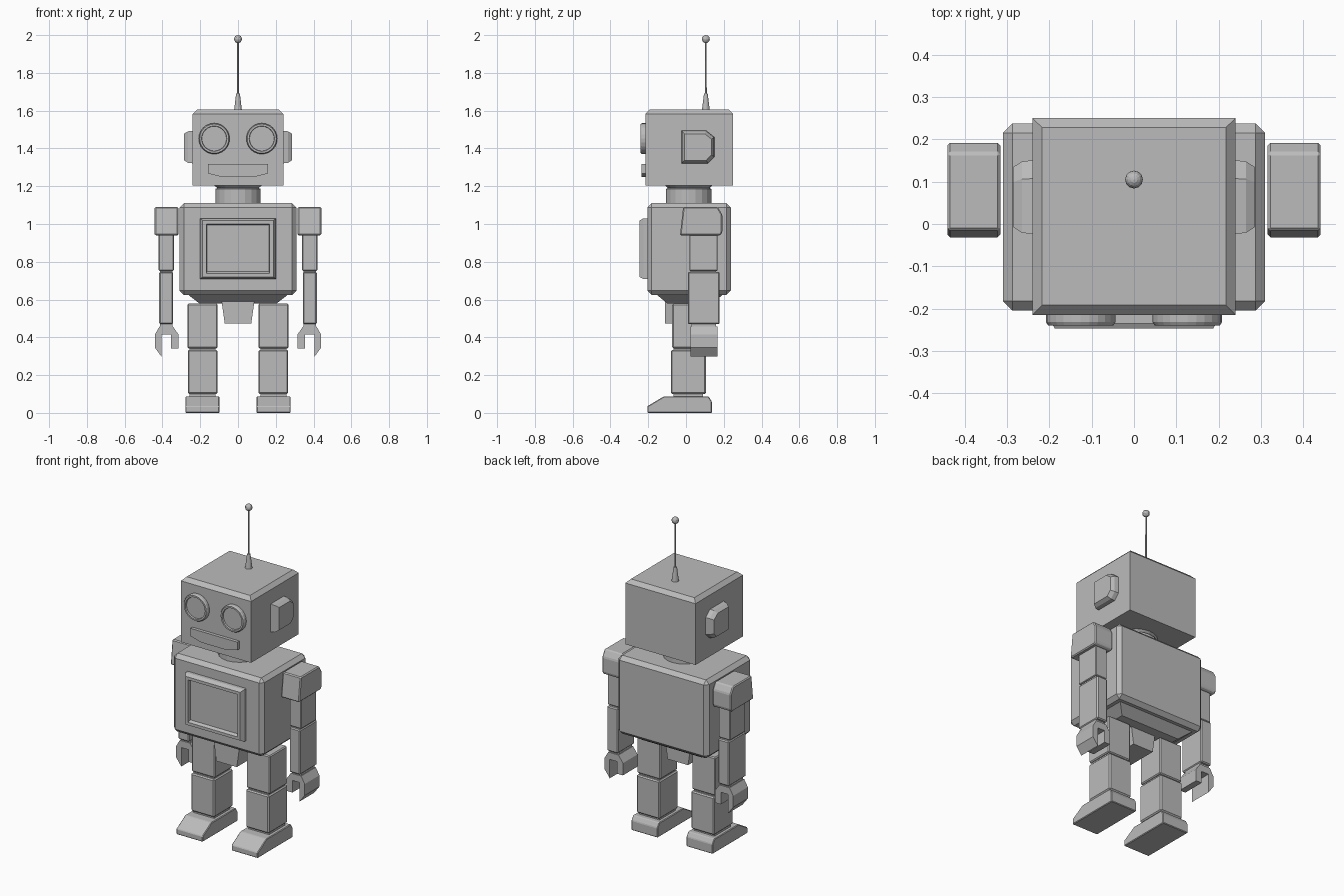
import bpy, bmesh, math
from mathutils import Vector, Matrix

cube = bpy.data.objects.get("Cube")
if cube:
    bpy.data.objects.remove(cube, do_unlink=True)

GREY = (0.5, 0.5, 0.5, 1)
grey = bpy.data.materials.new("plain_grey")
grey.use_nodes = True
grey.diffuse_color = GREY
grey.node_tree.nodes["Principled BSDF"].inputs["Base Color"].default_value = GREY


def finish(name, bm, mirror=False, bevel=0):
    """Turn a bmesh into an object, optionally mirrored across x and bevelled."""
    bmesh.ops.recalc_face_normals(bm, faces=bm.faces)
    mesh = bpy.data.meshes.new(name)
    bm.to_mesh(mesh)
    bm.free()
    mesh.materials.append(grey)
    ob = bpy.data.objects.new(name, mesh)
    bpy.context.collection.objects.link(ob)
    if bevel:
        mod = ob.modifiers.new("Bevel", 'BEVEL')
        mod.width, mod.segments = bevel, 1
    if mirror:
        ob.modifiers.new("Mirror", 'MIRROR')
    return ob


def loft(name, rings, **kw):
    """Skin a stack of equal-sized rings and cap both ends."""
    bm = bmesh.new()
    loops = [[bm.verts.new(p) for p in ring] for ring in rings]
    n = len(loops[0])
    for a, b in zip(loops, loops[1:]):
        for i in range(n):
            j = (i + 1) % n
            bm.faces.new((a[i], a[j], b[j], b[i]))
    bm.faces.new(loops[0])
    bm.faces.new(loops[-1])
    return finish(name, bm, **kw)


def rect(x, y, z):
    """Horizontal rectangle from x and y ranges."""
    return [(x[0], y[0], z), (x[1], y[0], z), (x[1], y[1], z), (x[0], y[1], z)]


def panel(x, z, y):
    """Upright rectangle facing the front, from x and z ranges."""
    return [(x[0], y, z[0]), (x[1], y, z[0]), (x[1], y, z[1]), (x[0], y, z[1])]


def box(name, x, y, z, **kw):
    return loft(name, [rect(x, y, z[0]), rect(x, y, z[1])], **kw)


def circle(r, n, z=0, c=(0, 0)):
    return [(c[0] + r * math.cos(math.tau * i / n),
             c[1] + r * math.sin(math.tau * i / n), z) for i in range(n)]


def turned(name, profile, n, c):
    """Upright round part from (radius, height) pairs."""
    return loft(name, [circle(r, n, z, c) for r, z in profile])


def side_prism(name, profile, x, inset=0, **kw):
    """Sweep a (y, z) profile along x."""
    return loft(name, [[(v, p, q) for p, q in profile] for v in x], **kw)


# Head with a chamfered top edge
loft("head", [rect((-.24, .24), (-.215, .25), 1.203),
              rect((-.24, .24), (-.215, .25), 1.582),
              rect((-.217, .217), (-.192, .228), 1.605)])

# Eyes: raised rims with sunken lenses
rings = []
for r, y in ((.082, -.2), (.082, -.232), (.077, -.24), (.067, -.24), (.065, -.23)):
    rings.append([(p[0], y, p[1]) for p in circle(r, 24, c=(.126, 1.452))])
loft("eye", rings, mirror=True)

# Mouth: a slab with a chamfered lower lip
lip = [(-.16, 1.317), (-.16, 1.268), (-.085, 1.249),
       (.085, 1.249), (.16, 1.268), (.16, 1.317)]
loft("mouth", [[(x, y, z) for x, z in lip] for y in (-.2, -.235)])

# Ears: chamfered at the back and tapering outwards
ear = [(-.025, 1.32), (.118, 1.32), (.152, 1.355), (.152, 1.46), (.108, 1.495), (-.025, 1.495)]
ear_mid = Vector((.064, 1.407))
ear_rings = []
for x, s in ((.23, 1), (.265, .95), (.286, .8)):
    ear_rings.append([(x, *(ear_mid + (Vector(p) - ear_mid) * s)) for p in ear])
loft("ear", ear_rings, mirror=True)

# Antenna
SPOT = (0, .105)
turned("antenna_base", [(.021, 1.6), (.01, 1.69)], 12, SPOT)
turned("antenna_rod", [(.005, 1.68), (.004, 1.97)], 8, SPOT)
bm = bmesh.new()
bmesh.ops.create_uvsphere(bm, u_segments=12, v_segments=8, radius=.021,
                          matrix=Matrix.Translation((*SPOT, 1.979)))
finish("antenna_ball", bm)

# Neck
turned("neck", [(.12, 1.1), (.12, 1.186), (.11, 1.19), (.125, 1.204)], 20, (0, .014))

# Torso, tapered belly and pelvis
box("torso", (-.31, .31), (-.205, .238), (.625, 1.11), bevel=.023)
loft("belly", [rect((-.205, .205), (-.1, .14), .58),
               rect((-.27, .27), (-.16, .2), .63)])
loft("pelvis", [rect((-.07, .07), (-.112, .08), .473),
                rect((-.087, .087), (-.112, .08), .59)])

# Chest frame with a sunken screen
loft("chest_frame", [panel((-.2, .2), (.708, 1.03), -.2),
                     panel((-.2, .2), (.708, 1.03), -.225),
                     panel((-.187, .187), (.72, 1.018), -.247),
                     panel((-.168, .168), (.738, 1.0), -.247),
                     panel((-.164, .164), (.748, .996), -.23)])

# Shoulders
shoulder = [(-.032, .94), (.182, .94), (.192, .955), (.192, 1.05), (.168, 1.09), (-.015, 1.09)]
side_prism("shoulder", shoulder, (.316, .441), mirror=True, bevel=.006)

# Arms with thin joints
box("upper_arm", (.34, .42), (.018, .168), (.752, .945), mirror=True, bevel=.004)
box("elbow", (.348, .412), (.025, .16), (.735, .765), mirror=True)
box("forearm", (.343, .417), (.01, .178), (.47, .747), mirror=True, bevel=.006)
box("wrist", (.348, .412), (.03, .16), (.44, .48), mirror=True)

# Claw hands
claw = [(.345, .458), (.415, .458), (.44, .415), (.44, .345), (.405, .298),
        (.405, .415), (.355, .415), (.355, .34), (.315, .34), (.315, .415)]
loft("claw_hand", [[(x, y, z) for x, z in claw] for y in (.024, .167)], mirror=True)

# Legs with thin joints
box("thigh", (.108, .268), (-.073, .098), (.342, .578), mirror=True, bevel=.006)
box("knee", (.118, .258), (-.065, .09), (.325, .35), mirror=True)
box("shin", (.108, .266), (-.08, .106), (.1, .334), mirror=True, bevel=.007)
box("ankle", (.118, .258), (-.065, .09), (.08, .11), mirror=True)

# Feet with sloped toes
foot = [(-.205, 0), (.137, 0), (.137, .06), (.12, .087), (-.118, .087), (-.205, .035)]
side_prism("foot", foot, (.098, .279), mirror=True, bevel=.004)

# Flat shading everywhere except the small round tip
for ob in bpy.context.collection.objects:
    if ob.type == 'MESH' and ob.name.startswith("antenna"):
        ob.data.shade_flat()
